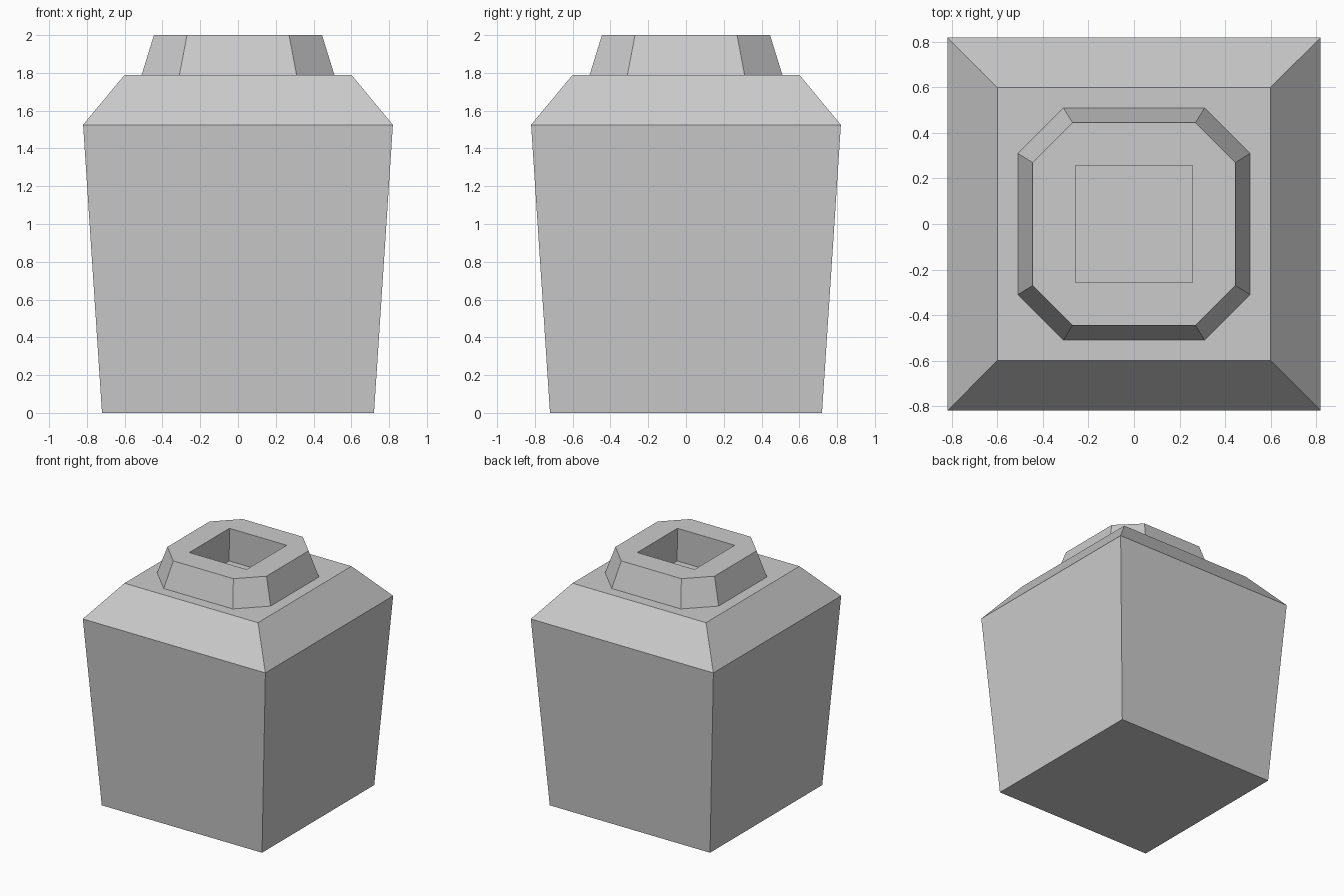
import bpy, bmesh

if "Cube" in bpy.data.objects:
    bpy.data.objects.remove(bpy.data.objects["Cube"])

# Single matte grey
grey = bpy.data.materials.new("light_grey")
grey.diffuse_color = (0.6, 0.6, 0.6, 1)
grey.use_nodes = True
grey.node_tree.nodes["Principled BSDF"].inputs["Base Color"].default_value = grey.diffuse_color


def ring(bm, half, flat, z):
    """Square ring, or chamfered octagon when flat < half."""
    if flat == half:
        pts = [(-half, -half), (half, -half), (half, half), (-half, half)]
    else:
        pts = [(-flat, -half), (flat, -half), (half, -flat), (half, flat),
               (flat, half), (-flat, half), (-half, flat), (-half, -flat)]
    return [bm.verts.new((x, y, z)) for x, y in pts]


def loft(name, sections):
    """Closed solid skinned through (half, flat, z) sections."""
    bm = bmesh.new()
    rings = [ring(bm, *s) for s in sections]
    for a, b in zip(rings, rings[1:]):
        n = len(a)
        for i in range(n):
            j = (i + 1) % n
            bm.faces.new((a[i], a[j], b[j], b[i]))
    bm.faces.new(rings[0][::-1])
    bm.faces.new(rings[-1])
    bmesh.ops.recalc_face_normals(bm, faces=bm.faces)
    mesh = bpy.data.meshes.new(name)
    bm.to_mesh(mesh)
    bm.free()
    mesh.materials.append(grey)
    obj = bpy.data.objects.new(name, mesh)
    bpy.context.collection.objects.link(obj)
    return obj


# Tapered body with sloping shoulders
body = loft("body", [(0.72, 0.72, 0), (0.82, 0.82, 1.525), (0.6, 0.6, 1.79)])

# Eight-sided collar on top
collar = loft("collar", [(0.51, 0.31, 1.79), (0.445, 0.27, 2.0)])

# Square socket, sunk through the collar into the body
cutter = loft("socket_cutter", [(0.265, 0.265, 1.73), (0.257, 0.257, 2.0),
                                (0.257, 0.257, 2.1)])
cutter.hide_render = True
cutter.hide_set(True)
for part in (body, collar):
    cut = part.modifiers.new("socket", "BOOLEAN")
    cut.operation = 'DIFFERENCE'
    cut.solver = 'EXACT'
    cut.object = cutter
